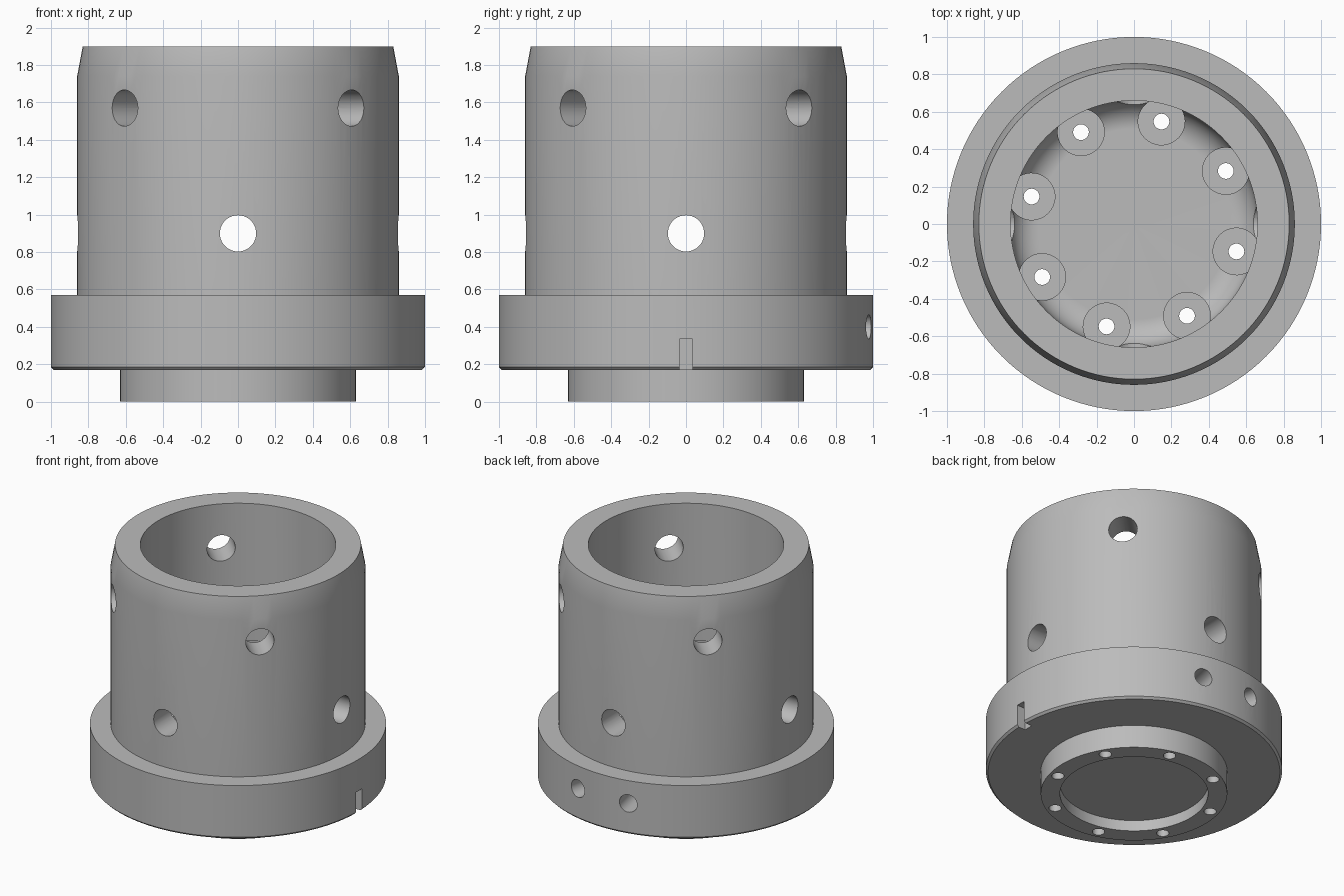
import bpy, bmesh
from math import sin, cos, pi, radians
from mathutils import Matrix

cube = bpy.data.objects.get("Cube")
if cube:
    bpy.data.objects.remove(cube, do_unlink=True)

steel = bpy.data.materials.new("grey steel")
steel.use_nodes = True
GREY = (0.5, 0.5, 0.5, 1)
steel.diffuse_color = GREY
steel.node_tree.nodes["Principled BSDF"].inputs["Base Color"].default_value = GREY


def lathe(bm, profile, steps, matrix=Matrix()):
    """Revolve a closed (radius, height) profile about z, then place it."""
    verts = [bm.verts.new((r, 0, z)) for r, z in profile]
    edges = [bm.edges.new(pair) for pair in zip(verts, verts[1:])]
    res = bmesh.ops.spin(bm, geom=verts + edges, axis=(0, 0, 1), cent=(0, 0, 0),
                         angle=2 * pi, steps=steps, use_merge=True)
    new = [v for v in bm.verts if v.index == -1 or v in verts]
    bmesh.ops.remove_doubles(bm, verts=new, dist=1e-5)
    bm.verts.index_update()
    return res


def make_object(name, bm):
    bmesh.ops.recalc_face_normals(bm, faces=bm.faces)
    mesh = bpy.data.meshes.new(name)
    bm.to_mesh(mesh)
    bm.free()
    mesh.materials.append(steel)
    ob = bpy.data.objects.new(name, mesh)
    bpy.context.collection.objects.link(ob)
    return ob


def rod(bm, radius, start, end, angle, z):
    """Radial cylinder between two distances from the axis."""
    place = (Matrix.Rotation(radians(angle), 4, 'Z')
             @ Matrix.Translation(((start + end) / 2, 0, z))
             @ Matrix.Rotation(pi / 2, 4, 'Y'))
    bmesh.ops.create_cone(bm, cap_ends=True, segments=40, radius1=radius,
                          radius2=radius, depth=end - start, matrix=place)


# Turned body: boss, flange, tapered sleeve, bore with rounded floor corner
BORE, FLOOR, FILLET = 0.66, 0.73, 0.15
fillet = [(BORE - FILLET + FILLET * cos(a), FLOOR + FILLET - FILLET * sin(a))
          for a in (i * pi / 16 for i in range(9))]
profile = [(0, 0.08), (0.5, 0.08), (0.5, 0), (0.63, 0), (0.63, 0.17),
           (0.985, 0.17), (1, 0.185), (1, 0.57), (0.86, 0.57), (0.86, 1.74),
           (0.83, 1.9), (BORE, 1.9)] + fillet + [(0, FLOOR)]
bm = bmesh.new()
lathe(bm, profile, 128)
body = make_object("flanged_sleeve", bm)

# Cross holes in the sleeve, blind holes and a notch in the flange
bm = bmesh.new()
for k in range(4):
    rod(bm, 0.097, 0.4, 1.1, 90 * k, 0.9)
    rod(bm, 0.097, 0.4, 1.1, 90 * k + 45, 1.57)
for angle in (78, 102):
    rod(bm, 0.065, 0.8, 1.1, angle, 0.4)
bmesh.ops.create_cube(bm, size=1, matrix=Matrix.Translation((1.03, 0, 0.235))
                      @ Matrix.Diagonal((0.2, 0.07, 0.2, 1)))
side_cutter = make_object("side_hole_cutter", bm)

# Ring of counterbored bolt holes through the floor
bm = bmesh.new()
lathe(bm, [(0, -0.1), (0.042, -0.1), (0.042, 0.55), (0.125, 0.55),
           (0.125, 0.88), (0, 0.88)], 40)
source = bm.verts[:] + bm.edges[:] + bm.faces[:]
for k in range(8):
    copy = bmesh.ops.duplicate(bm, geom=source)["geom"]
    moved = [g for g in copy if isinstance(g, bmesh.types.BMVert)]
    bmesh.ops.transform(bm, verts=moved, matrix=Matrix.Rotation(radians(30 + 45 * k), 4, 'Z')
                        @ Matrix.Translation((0.567, 0, 0)))
bmesh.ops.delete(bm, geom=[g for g in source if isinstance(g, bmesh.types.BMVert)],
                 context='VERTS')
bolt_cutter = make_object("bolt_hole_cutter", bm)

# Cut the holes, then remove the cutters
bpy.ops.object.select_all(action='DESELECT')
bpy.context.view_layer.objects.active = body
body.select_set(True)
for cutter in (side_cutter, bolt_cutter):
    cutter.hide_render = True
    mod = body.modifiers.new(cutter.name, 'BOOLEAN')
    mod.operation = 'DIFFERENCE'
    mod.solver = 'EXACT'
    mod.object = cutter
    bpy.ops.object.modifier_apply(modifier=mod.name)
    bpy.data.objects.remove(cutter, do_unlink=True)

# Smooth turned surfaces with crisp edges
bpy.ops.object.shade_smooth_by_angle(angle=radians(30))
weighted = body.modifiers.new("even_shading", 'WEIGHTED_NORMAL')
weighted.keep_sharp = True
